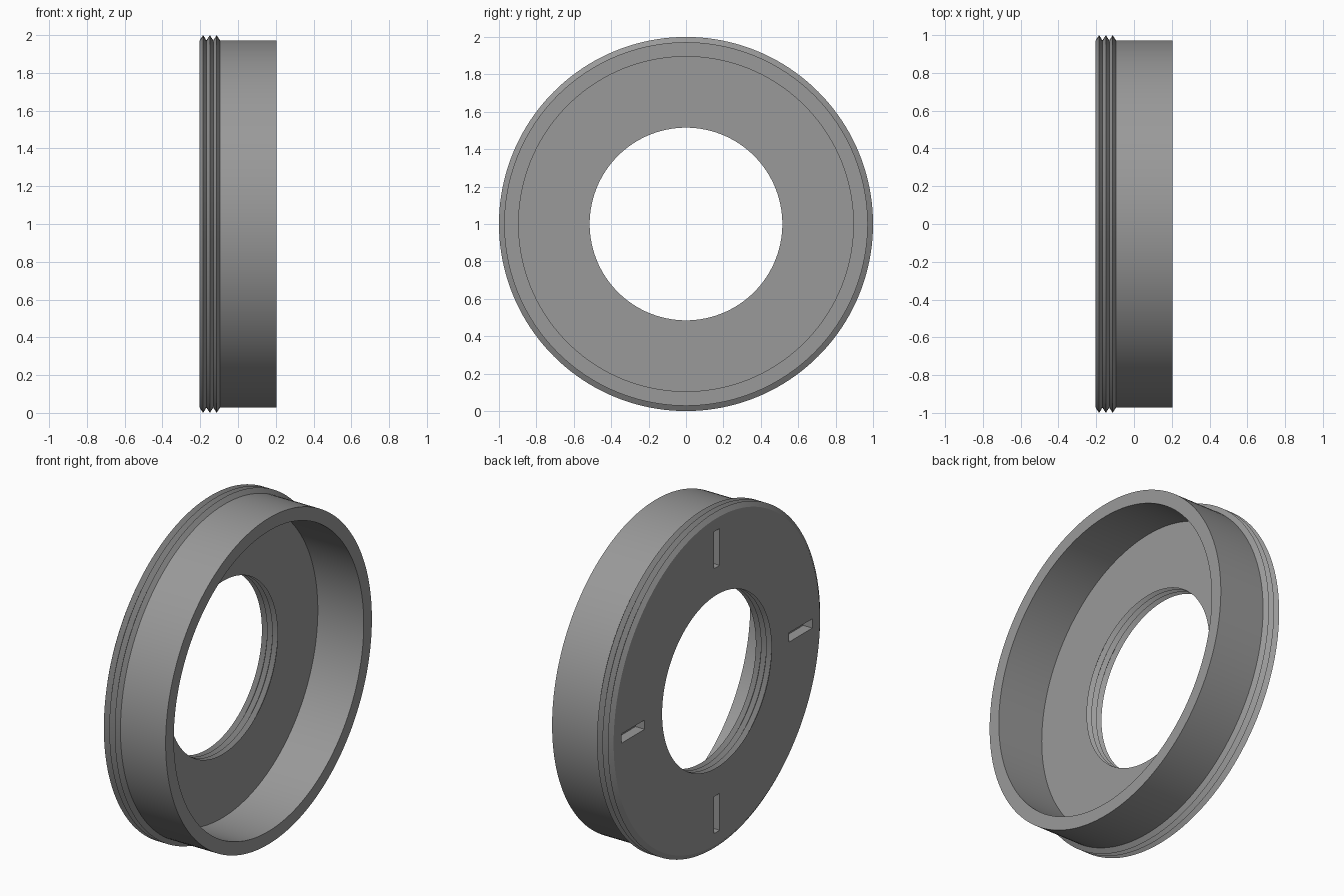
import bpy, bmesh, math

if "Cube" in bpy.data.objects:
    bpy.data.objects.remove(bpy.data.objects["Cube"])

SEG = 160
X0, X_FLOOR, X1 = -0.203, -0.10, 0.203   # back face, recess floor, front rim
TEETH = 3


def thread(start, end, root, crest, teeth):
    """Zigzag (x, radius) points running from start to end."""
    pitch = (end - start) / teeth
    pts = []
    for i in range(teeth):
        pts += [(start + i * pitch, root), (start + (i + 0.5) * pitch, crest)]
    return pts + [(end, root)]


# Grey metal
metal = bpy.data.materials.new("grey metal")
metal.diffuse_color = (0.32, 0.32, 0.32, 1)
metal.use_nodes = True
metal.node_tree.nodes["Principled BSDF"].inputs["Base Color"].default_value = metal.diffuse_color

# Closed section of the ring, revolved about the x axis
section = thread(X0, X_FLOOR + 0.005, 0.972, 1.0, TEETH)      # outer thread
section += [(X1, 0.972), (X1, 0.895), (X_FLOOR, 0.895)]       # wall and recess
section += thread(X_FLOOR, X0, 0.515, 0.54, TEETH)            # threaded bore

bm = bmesh.new()
rings = []
for i in range(SEG):
    a = 2 * math.pi * i / SEG
    rings.append([bm.verts.new((x, r * math.cos(a), 1 + r * math.sin(a))) for x, r in section])
n = len(section)
for i in range(SEG):
    a, b = rings[i], rings[(i + 1) % SEG]
    for j in range(n):
        k = (j + 1) % n
        bm.faces.new((a[j], a[k], b[k], b[j]))
bmesh.ops.recalc_face_normals(bm, faces=bm.faces)
mesh = bpy.data.meshes.new("threaded_ring")
bm.to_mesh(mesh)
bm.free()
mesh.materials.append(metal)
ring = bpy.data.objects.new("threaded_ring", mesh)
bpy.context.collection.objects.link(ring)

# Four blind spanner slots in the back face
for i in range(4):
    a = i * math.pi / 2
    bpy.ops.mesh.primitive_cube_add(
        size=1, location=(X0, 0.79 * math.cos(a), 1 + 0.79 * math.sin(a)), rotation=(a, 0, 0))
    cutter = bpy.context.object
    cutter.name = f"slot_cutter_{i + 1}"
    cutter.scale = (0.12, 0.22, 0.055)
    cutter.hide_render = True
    cutter.hide_set(True)
    cutter.data.materials.append(metal)
    cut = ring.modifiers.new(f"slot_{i + 1}", 'BOOLEAN')
    cut.operation = 'DIFFERENCE'
    cut.solver = 'EXACT'
    cut.object = cutter

# Apply the cuts, then smooth the round walls and keep the edges crisp
bpy.ops.object.select_all(action='DESELECT')
bpy.context.view_layer.objects.active = ring
ring.select_set(True)
for m in list(ring.modifiers):
    bpy.ops.object.modifier_apply(modifier=m.name)
for o in [o for o in bpy.data.objects if o.name.startswith("slot_cutter")]:
    bpy.data.objects.remove(o)
bpy.ops.object.shade_smooth_by_angle(angle=math.radians(25))
